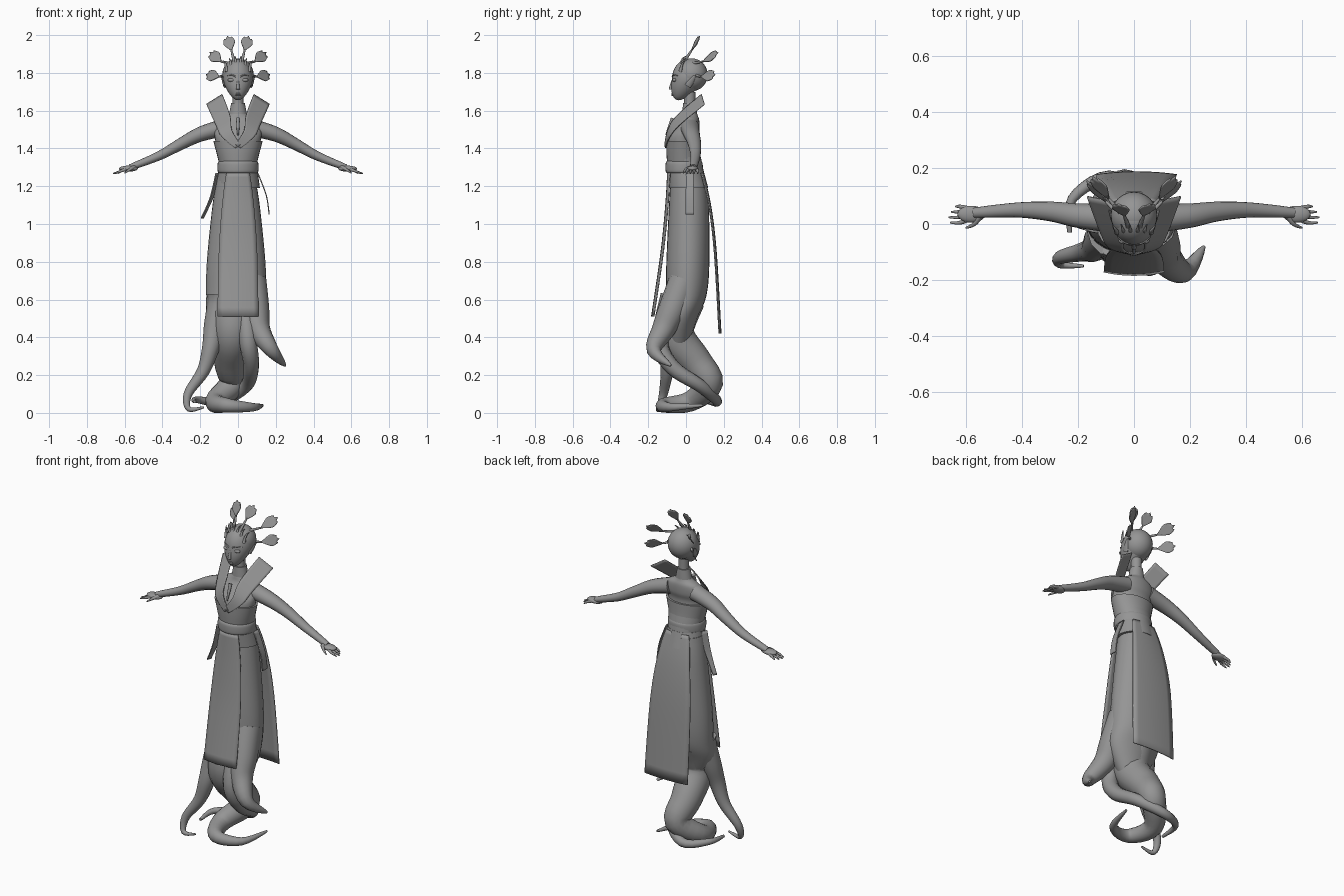
import bpy
import bmesh
import math
from mathutils import Vector

cube = bpy.data.objects.get("Cube")
if cube:
    bpy.data.objects.remove(cube, do_unlink=True)

shade = (0.3, 0.3, 0.3, 1)
grey = bpy.data.materials.new("plain_grey")
grey.use_nodes = True
grey.diffuse_color = shade
grey.node_tree.nodes["Principled BSDF"].inputs["Base Color"].default_value = shade

SIDES = ((1, "left"), (-1, "right"))


def smooth(keys, steps=5):
    """Catmull-Rom curve through tuples of any length."""
    points, last = [], len(keys) - 1
    for index in range(last):
        before, start, end, after = (keys[max(0, min(last, index + step))] for step in (-1, 0, 1, 2))
        for step in range(steps):
            t = step / steps
            points.append([q + t / 2 * (r - p + t * (2*p - 5*q + 4*r - s + t * (3*(q - r) + s - p)))
                           for p, q, r, s in zip(before, start, end, after)])
    return points + [list(keys[last])]


def finish(name, bm, thickness=0):
    bmesh.ops.recalc_face_normals(bm, faces=bm.faces)
    mesh = bpy.data.meshes.new(name)
    bm.to_mesh(mesh)
    bm.free()
    mesh.materials.append(grey)
    part = bpy.data.objects.new(name, mesh)
    bpy.context.collection.objects.link(part)
    if thickness:
        solidify = part.modifiers.new("thickness", 'SOLIDIFY')
        solidify.thickness = thickness
        solidify.offset = 0
    bpy.ops.object.select_all(action='DESELECT')
    part.select_set(True)
    bpy.context.view_layer.objects.active = part
    bpy.ops.object.shade_smooth_by_angle(angle=math.radians(50))


def skin(name, rows, closed=True, thickness=0):
    """Join rows of points with quads; closed rows also get end caps."""
    bm = bmesh.new()
    rows = [[bm.verts.new(point) for point in row] for row in rows]
    count = len(rows[0])
    for lower, upper in zip(rows, rows[1:]):
        for i in range(count if closed else count - 1):
            j = (i + 1) % count
            bm.faces.new((lower[i], lower[j], upper[j], upper[i]))
    if closed:
        bm.faces.new(rows[0])
        bm.faces.new(rows[-1])
    finish(name, bm, thickness)


def circle(count):
    turns = [math.tau * i / count for i in range(count)]
    return [(math.cos(turn), math.sin(turn)) for turn in turns]


def loft(name, keys, x=0):
    """Stack of ellipses: height, y centre, half width, half depth."""
    skin(name, [[(x + width*c, y + depth*s, z) for c, s in circle(28)]
                for z, y, width, depth in smooth(keys)])


def sweep(name, keys, thick, tip, bend=1, side=1, flat=1, sides=12):
    """Tapered tube through points; flat squashes it across y."""
    path = [Vector((x*side, y, z)) for x, y, z in smooth(keys)]
    normal, previous, rows = Vector((0, 1, 0)), None, []
    for i, point in enumerate(path):
        tangent = (path[min(i + 1, len(path) - 1)] - path[max(i - 1, 0)]).normalized()
        if previous:
            normal = previous.rotation_difference(tangent) @ normal
        normal = (normal - tangent * normal.dot(tangent)).normalized()
        other, previous = tangent.cross(normal), tangent
        radius = tip + (thick - tip) * (1 - (i / (len(path) - 1)) ** bend)
        rows.append([point + radius * (normal*c + other*s*flat) for c, s in circle(sides)])
    skin(name, rows)


def ribbon(name, keys, start, end, across=(1, 0, 0), side=1, bulge=0):
    """Cloth strip along a centre line, easing from the start width to the end width."""
    path, across, rows = smooth(keys), Vector(across).normalized(), []
    for i, centre in enumerate(path):
        width = start + (end - start) * math.sin(i / (len(path) - 1) * math.pi / 2)
        row = []
        for column in range(-4, 5):
            u = column / 4
            point = Vector(centre) + across * width * u / 2
            row.append((point.x*side, point.y + bulge*(1 - u*u), point.z))
        rows.append(row)
    skin(name, rows, closed=False, thickness=0.006)


def ball(name, centre, size, taper=0):
    """Ellipsoid; taper narrows the lower half and pulls it forward like a jaw."""
    bm = bmesh.new()
    bmesh.ops.create_uvsphere(bm, u_segments=24, v_segments=16, radius=1)
    for vert in bm.verts:
        x, y, z = vert.co
        low = max(0, -z) * taper
        local = (x * (1 - low), y * (1 - low) - low * 2, z)
        vert.co = [c + p*s for c, p, s in zip(centre, local, size)]
    finish(name, bm)


def leaf(name, base, tip, width, side):
    """Fan leaf, widest near its scalloped outer edge."""
    along = tip - base
    across = along.cross(Vector((0.2, -1, 0.3))).normalized() * width / 2
    rows = []
    for i in range(6):
        t, row = i / 5, []
        for column in range(-5, 6):
            u = column / 5
            rim = t * t * (0.07*math.cos(u*9) - 0.3*u*u)
            point = base + along*(t + rim) + across*u*(0.1 + 0.9 * math.sin(t * 1.8))
            row.append((point.x*side, point.y, point.z))
        rows.append(row)
    skin(name, rows, closed=False, thickness=0.005)


# Torso, neck and head
loft("torso", [(1.2, 0.01, 0.1, 0.09), (1.3, 0, 0.1, 0.09), (1.44, -0.02, 0.12, 0.08),
               (1.5, 0, 0.125, 0.07), (1.55, 0.02, 0.1, 0.05), (1.58, 0.02, 0.05, 0.04),
               (1.62, 0.02, 0.03, 0.03), (1.7, 0.02, 0.03, 0.03)])
loft("neck_band", [(1.57, 0.02, 0.05, 0.04), (1.64, 0.02, 0.036, 0.036)])
ball("head", (0, 0.015, 1.765), (0.08, 0.09, 0.11), taper=0.3)
ball("hair_cap", (0, 0.03, 1.79), (0.083, 0.085, 0.087))

# Face
sweep("nose", [(0, -0.071, 1.76), (0, -0.078, 1.735), (0, -0.082, 1.712)], 0.005, 0.01)
for z, name in ((1.69, "upper_lip"), (1.682, "lower_lip")):
    ball(name, (0, -0.069, z), (0.015, 0.009, 0.005))
for side, word in SIDES:
    ball(word + "_eyelid", (side * 0.034, -0.06, 1.762), (0.021, 0.012, 0.01))
    sweep(word + "_brow", [(0.012, -0.072, 1.78), (0.035, -0.066, 1.79), (0.06, -0.045, 1.785)],
          0.004, 0.002, side=side)
    sweep(word + "_ear", [(0.07, 0.01, 1.73), (0.08, 0.03, 1.76), (0.09, 0.05, 1.79)],
          0.018, 0.002, bend=2, side=side, flat=0.4)

# Small spikes along the hairline
for side, word in SIDES:
    for i in range(3):
        x, drop = 0.012 + 0.024*i, 0.012*i
        sweep(f"{word}_crown_spike_{i + 1}",
              [(x, -0.03, 1.83 - drop), (x * 1.1, -0.02, 1.87 - drop), (x * 1.3, 0, 1.89 - drop)],
              0.01, 0.001, side=side)

# Crown stalks and leaves: root, leaf base, leaf tip
crown = (((0.02, -0.01, 1.86), (0.035, 0.03, 1.92), (0.055, 0.07, 1.99)),
         ((0.04, 0.03, 1.85), (0.09, 0.09, 1.86), (0.145, 0.165, 1.905)),
         ((0.06, 0.04, 1.79), (0.1, 0.08, 1.78), (0.165, 0.15, 1.79)))
for side, word in SIDES:
    for i, points in enumerate(crown):
        root, base, tip = map(Vector, points)
        sweep(f"{word}_stalk_{i + 1}", [root, root.lerp(base, 0.5), base], 0.009, 0.005, side=side)
        leaf(f"{word}_leaf_{i + 1}", base, tip, 0.065, side)

# Arms and hands
for side, word in SIDES:
    sweep(word + "_arm", [(0.08, 0.02, 1.51), (0.2, 0.03, 1.475), (0.3, 0.045, 1.425),
                          (0.42, 0.05, 1.36), (0.57, 0.04, 1.3)],
          0.052, 0.018, side=side, flat=0.9, sides=16)
    ball(word + "_palm", (side * 0.58, 0.035, 1.293), (0.05, 0.03, 0.016))
    for i in range(4):
        y, reach = 0.005 + 0.019*i, 0.645 + 0.016*math.sin(i + 0.7)
        sweep(f"{word}_finger_{i + 1}",
              [(0.58, 0.02 + y/2, 1.295), (0.62, y, 1.28), (reach, y, 1.267)], 0.011, 0.003, side=side)
    sweep(word + "_thumb", [(0.55, 0.03, 1.3), (0.57, 0, 1.29), (0.6, -0.014, 1.27)], 0.013, 0.003, side=side)

# Bodice, sashes and collar
loft("bodice", [(1.32, -0.01, 0.1, 0.09), (1.38, -0.015, 0.115, 0.089), (1.44, -0.017, 0.131, 0.088)])
loft("upper_sash", [(1.27, -0.01, 0.1, 0.09), (1.28, -0.01, 0.108, 0.098), (1.32, -0.01, 0.108, 0.098),
                    (1.335, -0.01, 0.1, 0.09)])
loft("lower_sash", [(1.19, 0.015, 0.116, 0.103), (1.28, 0, 0.104, 0.094)])
for side, word in SIDES:
    ribbon(word + "_collar", [(0, -0.11, 1.41), (0.06, -0.09, 1.48), (0.08, -0.04, 1.55), (0.125, 0.09, 1.66)],
           0.03, 0.1, across=(0.8, 0.15, -0.5), side=side)
sweep("chest_pendant", [(0, -0.07, 1.56), (0, -0.09, 1.51), (0, -0.105, 1.47)], 0.011, 0.004)

# Skirt and hanging cloth
loft("skirt", [(1.25, 0.01, 0.1, 0.09), (1.1, 0.015, 0.125, 0.105), (0.8, 0.01, 0.155, 0.114),
               (0.62, 0, 0.158, 0.108), (0.5, -0.03, 0.15, 0.09), (0.36, -0.04, 0.07, 0.055)], x=-0.01)
ribbon("front_panel", [(0, -0.085, 1.27), (0, -0.095, 1.1), (0, -0.12, 0.85), (0, -0.17, 0.51)],
       0.12, 0.215, bulge=-0.012)
ribbon("back_panel", [(0, 0.08, 1.27), (0, 0.12, 1.1), (0, 0.15, 0.85), (0.01, 0.175, 0.42)],
       0.15, 0.285, bulge=0.01)
ribbon("left_tie", [(0.105, 0.02, 1.27), (0.15, 0.02, 1.15), (0.165, 0.02, 1.05)], 0.04, 0.045, across=(0, 1, 0))
ribbon("right_tie", [(-0.105, -0.01, 1.27), (-0.14, -0.015, 1.14), (-0.19, -0.005, 1.03)],
       0.055, 0.025, across=(0.5, 1, 0))

# Tentacle legs
sweep("main_tentacle", [(-0.03, -0.02, 0.6), (-0.03, -0.06, 0.42), (-0.04, 0.05, 0.27), (-0.03, 0.125, 0.155),
                        (-0.12, 0.02, 0.06), (-0.06, -0.12, 0.04), (0.08, -0.08, 0.03), (0.13, 0.09, 0.04)],
      0.12, 0.006, sides=16)
sweep("left_tentacle", [(0.07, -0.01, 0.7), (0.09, -0.07, 0.55), (0.11, -0.12, 0.44), (0.18, -0.17, 0.33),
                        (0.25, -0.08, 0.25)], 0.08, 0.006, bend=2)
sweep("right_tentacle", [(-0.08, -0.03, 0.6), (-0.12, -0.06, 0.46), (-0.145, -0.09, 0.34), (-0.185, -0.1, 0.22),
                         (-0.265, -0.12, 0.1), (-0.26, -0.145, 0.02), (-0.18, -0.15, 0.03)],
      0.09, 0.005, bend=0.6)
sweep("back_tentacle", [(0.04, -0.09, 0.55), (0.055, -0.14, 0.37), (0.07, -0.07, 0.24), (0.04, 0.08, 0.14),
                        (-0.09, 0.165, 0.06), (-0.22, 0.09, 0.07), (-0.23, -0.03, 0.06)], 0.05, 0.008, bend=1.4)
